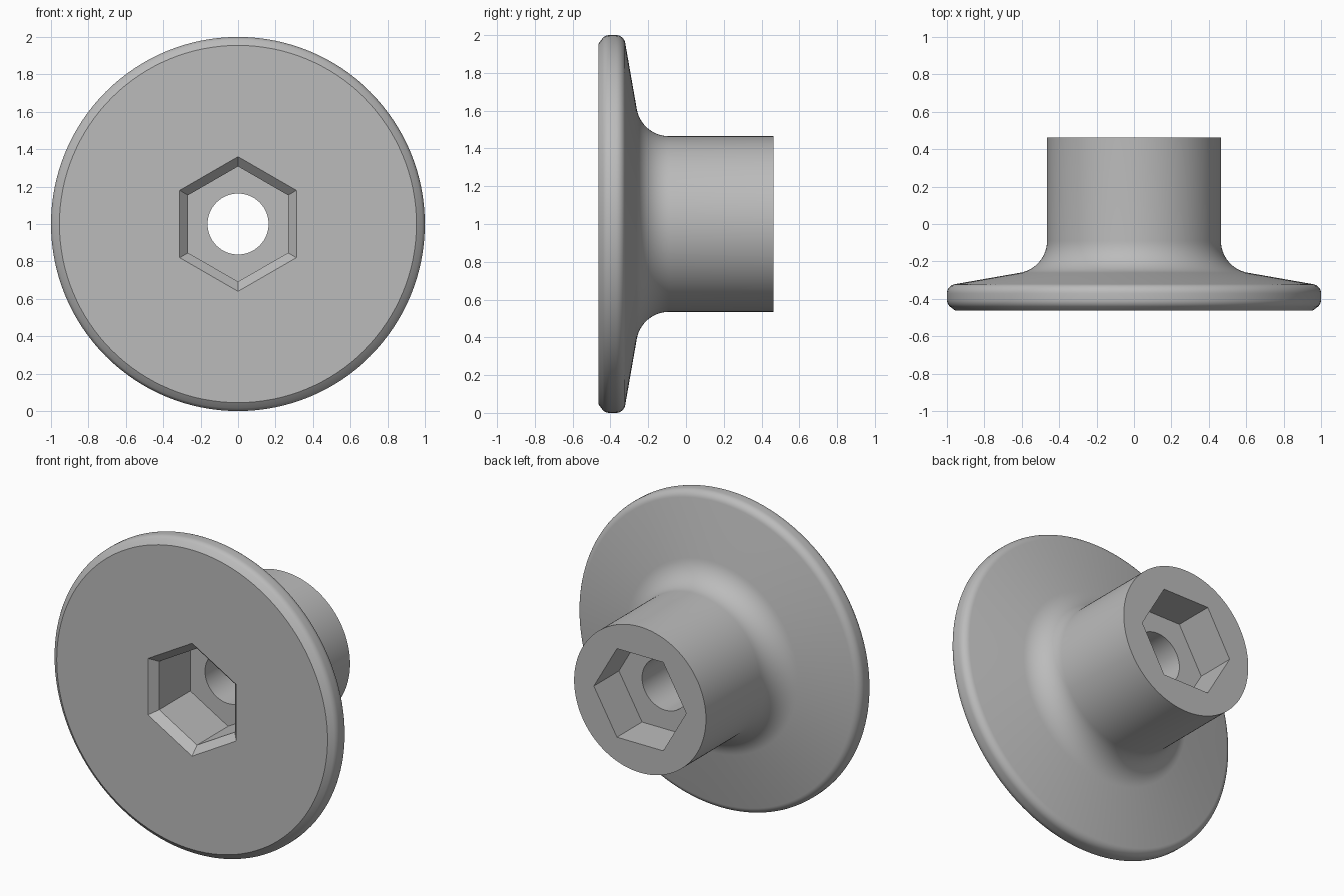
import bpy
import bmesh
from math import sin, cos, pi, radians

cube = bpy.data.objects.get("Cube")
if cube:
    bpy.data.objects.remove(cube, do_unlink=True)

AXIS_Z = 1.0      # height of the turning axis
END = 0.463       # half length along y

grey = bpy.data.materials.new("plain grey")
grey.use_nodes = True
colour = (0.5, 0.5, 0.5, 1)
grey.diffuse_color = colour
grey.node_tree.nodes["Principled BSDF"].inputs["Base Color"].default_value = colour


def arc(r, y, radius, start, stop, steps):
    """Points of an arc in the (radius, y) plane, angles in degrees."""
    angles = [radians(start + (stop - start) * i / steps) for i in range(steps + 1)]
    return [(r + radius * cos(a), y + radius * sin(a)) for a in angles]


def turned(name, profile, sides, phase=0.0):
    """Capped solid made by turning a (radius, y) profile about the y axis."""
    bm = bmesh.new()
    rings = []
    for r, y in profile:
        angles = [phase + 2 * pi * i / sides for i in range(sides)]
        rings.append([bm.verts.new((r * cos(a), y, AXIS_Z + r * sin(a))) for a in angles])
    for low, high in zip(rings, rings[1:]):
        for i in range(sides):
            j = (i + 1) % sides
            bm.faces.new((low[i], low[j], high[j], high[i]))
    bm.faces.new(rings[0])
    bm.faces.new(rings[-1])
    bmesh.ops.recalc_face_normals(bm, faces=bm.faces)
    mesh = bpy.data.meshes.new(name)
    bm.to_mesh(mesh)
    bm.free()
    mesh.materials.append(grey)
    obj = bpy.data.objects.new(name, mesh)
    bpy.context.collection.objects.link(obj)
    return obj


# Flanged body: chamfered front, rounded rim, sloped back, fillet, sleeve
profile = [(0.955, -END)]
profile += arc(0.95, -0.405, 0.05, -45, 0, 4)
profile += arc(0.95, -0.371, 0.05, 0, 80, 8)
profile += arc(0.638, -0.09, 0.173, 260, 180, 14)
profile += [(0.465, END)]
body = turned("flanged_sleeve", profile, 128)

# Cutters: front hexagon with chamfered mouth, back hexagon, through bore
front_hex = [(0.37, -END - 0.01), (0.36, -END), (0.308, -0.413), (0.308, -0.10)]
cutters = [
    turned("front_hex_cutter", front_hex, 6, pi / 6),
    turned("back_hex_cutter", [(0.326, 0.21), (0.326, END + 0.1)], 6),
    turned("bore_cutter", [(0.163, -0.2), (0.163, 0.3)], 64),
]

bpy.ops.object.select_all(action="DESELECT")
bpy.context.view_layer.objects.active = body
body.select_set(True)
for cutter in cutters:
    cut = body.modifiers.new(cutter.name, "BOOLEAN")
    cut.operation = "DIFFERENCE"
    cut.solver = "EXACT"
    cut.object = cutter
    bpy.ops.object.modifier_apply(modifier=cut.name)
    bpy.data.objects.remove(cutter, do_unlink=True)

bpy.ops.object.shade_smooth_by_angle(angle=radians(30))
